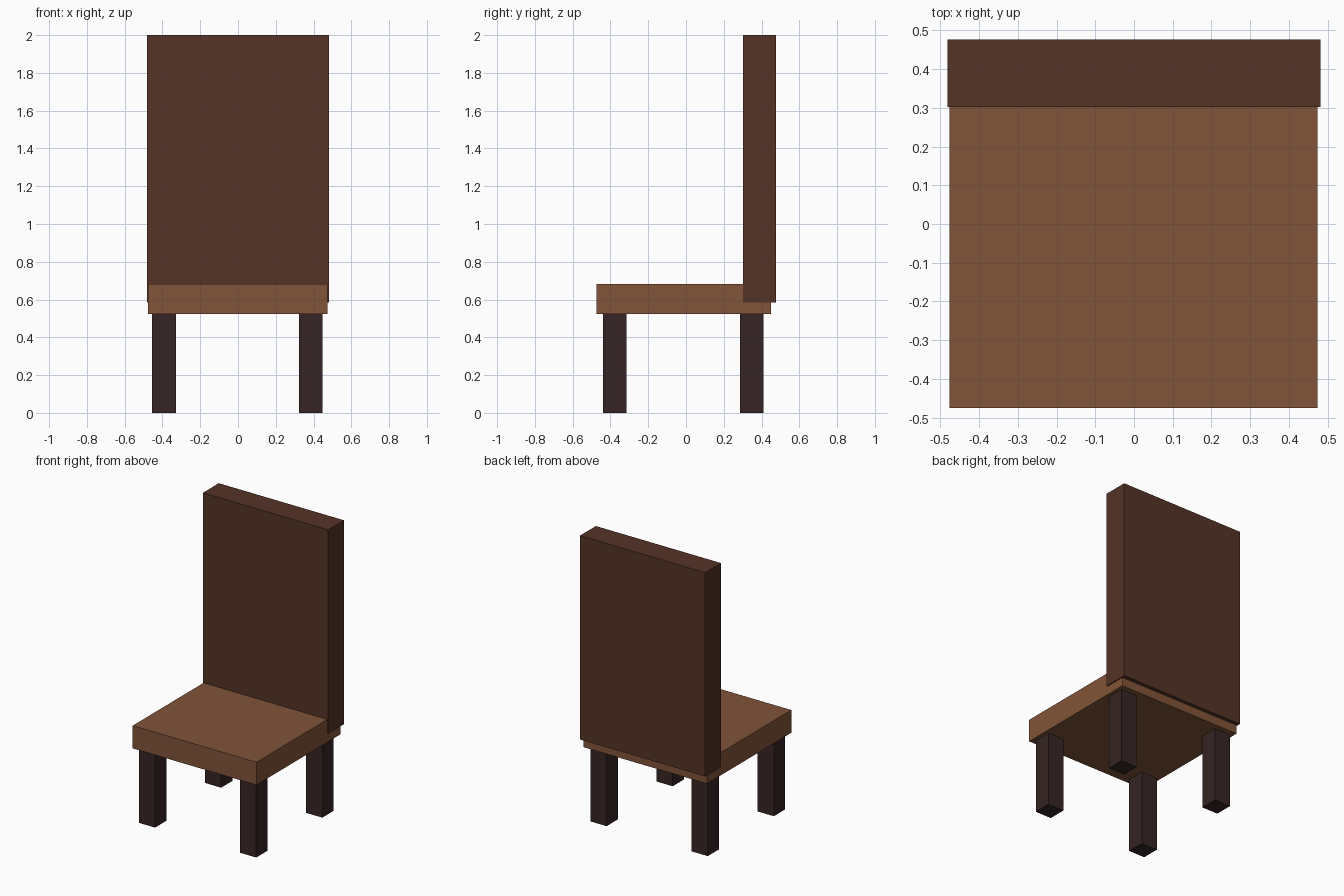
import bpy

if "Cube" in bpy.data.objects:
    bpy.data.objects.remove(bpy.data.objects["Cube"])


def material(name, rgb):
    mat = bpy.data.materials.new(name)
    mat.diffuse_color = (*rgb, 1.0)
    mat.use_nodes = True
    mat.node_tree.nodes["Principled BSDF"].inputs["Base Color"].default_value = mat.diffuse_color
    return mat


def box(name, x, y, z, mat):
    """Box spanning the given (min, max) range on each axis."""
    spans = (x, y, z)
    bpy.ops.mesh.primitive_cube_add(size=1)
    obj = bpy.context.object
    obj.name = name
    obj.location = [(a + b) / 2 for a, b in spans]
    obj.scale = [b - a for a, b in spans]
    bpy.ops.object.transform_apply(location=True, rotation=False, scale=True)
    obj.data.materials.append(mat)
    return obj


seat_wood = material("seat_wood", (0.22, 0.088, 0.04))
back_wood = material("back_wood", (0.09, 0.033, 0.019))
leg_wood = material("leg_wood", (0.037, 0.018, 0.018))

# Seat slab
box("seat", (-0.476, 0.474), (-0.475, 0.45), (0.524, 0.682), seat_wood)

# Tall backrest, slightly wider than the seat and overhanging its rear edge
box("backrest", (-0.481, 0.481), (0.302, 0.476), (0.585, 2.0), back_wood)

# Four square legs
LEG = 0.125
for side, x in (("left", -0.454), ("right", 0.323)):
    for end, y in (("front", -0.44), ("back", 0.285)):
        box(f"{end}_{side}_leg", (x, x + LEG), (y, y + LEG), (0.0, 0.53), leg_wood)
